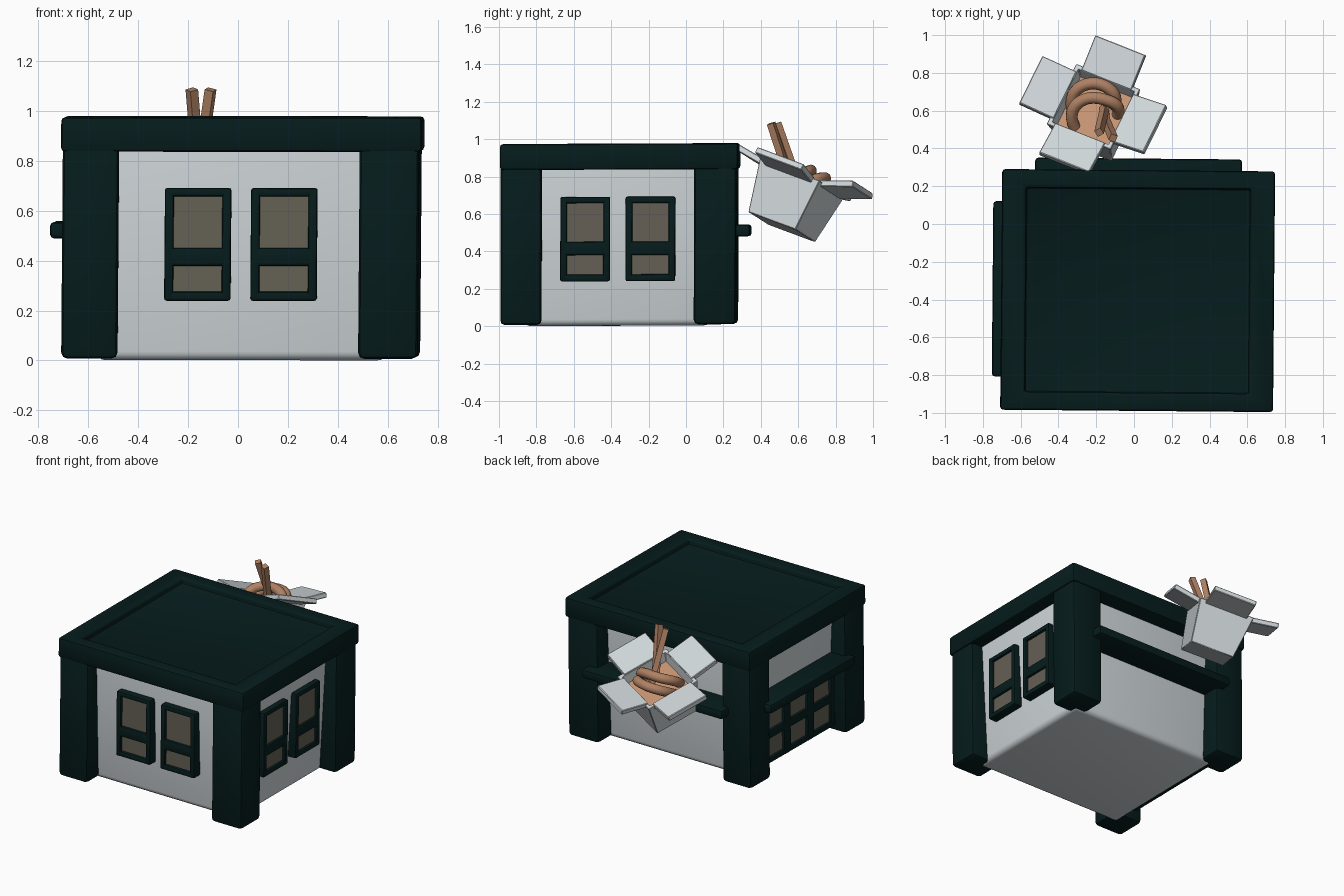
import bpy, bmesh, math
from mathutils import Matrix, Vector

if "Cube" in bpy.data.objects:
    bpy.data.objects.remove(bpy.data.objects["Cube"])


def material(name, rgb):
    m = bpy.data.materials.new(name)
    m.diffuse_color = (*rgb, 1)
    m.use_nodes = True
    m.node_tree.nodes["Principled BSDF"].inputs["Base Color"].default_value = m.diffuse_color
    return m


GREEN = material("dark_green", (0.0018, 0.0115, 0.0118))
GREY = material("light_grey", (0.62, 0.67, 0.69))
GLASS = material("brown_glass", (0.13, 0.118, 0.09))
DOUGH = material("fried_dough", (0.43, 0.22, 0.125))
FILL = material("box_filling", (0.55, 0.29, 0.165))

# Whole hut is sheared very slightly to the right
HUT = (Matrix.Translation((0.012, -0.355, 0.003)) @ Matrix.Rotation(math.radians(-0.5), 4, 'Z')
       @ Matrix(((1, 0, 0.008, 0), (0, 1, 0.003, 0), (-0.001, 0.004, 1, 0), (0, 0, 0, 1))))


def finish(name, bm, mat, matrix, bevel=0.0, segments=2):
    bmesh.ops.recalc_face_normals(bm, faces=bm.faces)
    me = bpy.data.meshes.new(name)
    # placement is baked in, so the shear survives
    me_bm = bm
    if bevel:
        edges = [e for e in me_bm.edges if e.is_manifold and e.calc_face_angle(0) > 0.5]
        bmesh.ops.bevel(me_bm, geom=edges, offset=bevel, segments=segments, profile=0.5,
                        affect='EDGES', clamp_overlap=True)
    me_bm.transform(matrix)
    me_bm.to_mesh(me)
    me_bm.free()
    me.materials.append(mat)
    ob = bpy.data.objects.new(name, me)
    bpy.context.collection.objects.link(ob)
    bpy.ops.object.select_all(action='DESELECT')
    ob.select_set(True)
    bpy.context.view_layer.objects.active = ob
    bpy.ops.object.shade_smooth_by_angle(angle=math.radians(35))
    return ob


def add_box(bm, lo, hi):
    lo, hi = Vector(lo), Vector(hi)
    m = Matrix.Translation((lo + hi) / 2) @ Matrix.Diagonal((*(hi - lo), 1))
    return bmesh.ops.create_cube(bm, size=1, matrix=m)["verts"]


def box(name, lo, hi, mat, matrix=HUT, bevel=0.0, segments=2):
    bm = bmesh.new()
    add_box(bm, lo, hi)
    return finish(name, bm, mat, matrix, bevel, segments)


# Walls: one rounded block, narrower at the bottom
bm = bmesh.new()
for v in add_box(bm, (-0.62, -0.54, 0), (0.632, 0.52, 0.9)):
    if v.co.z < 0.1:
        v.co.x -= math.copysign(0.045, v.co.x)
        v.co.y -= math.copysign(0.035, v.co.y)
finish("walls", bm, GREY, HUT, 0.035, 4)

# Corner pillars
for sx, fx in ((-1, "left"), (1, "right")):
    for sy, fy in ((-1, "front"), (1, "back")):
        xs = (-0.715, -0.49) if sx < 0 else (0.474, 0.712)
        ys = (-0.632, -0.412) if sy < 0 else (0.402, 0.628)
        box(f"pillar_{fy}_{fx}", (xs[0], ys[0], 0.006), (xs[1], ys[1], 0.87), GREEN, bevel=0.025)

# Roof slab with sunken panel
bm = bmesh.new()
add_box(bm, (-0.722, -0.637, 0.835), (0.722, 0.637, 0.973))
top = max(bm.faces, key=lambda f: f.calc_center_median().z)
bmesh.ops.inset_individual(bm, faces=[top], thickness=0.1)
for v in top.verts:
    v.co.x, v.co.y = math.copysign(0.595, v.co.x), math.copysign(0.542, v.co.y)
low = bmesh.ops.extrude_discrete_faces(bm, faces=[top])["faces"][0]
for v in low.verts:
    v.co.z -= 0.04
finish("roof", bm, GREEN, HUT, 0.016)

# Counter ledges at the back and on the left
box("back_ledge", (-0.545, 0.45, 0.475), (0.55, 0.70, 0.538), GREEN, bevel=0.016)
box("left_ledge", (-0.765, -0.46, 0.487), (-0.56, 0.468, 0.552), GREEN, bevel=0.016)


# Windows: frame grid of bars around glass plates; local x along wall, -y outward
def window(name, wall, xs, zs):
    """xs / zs list bar edges in pairs: start, end, start, end ..."""
    d0, d1 = -0.03, 0.06
    bm = bmesh.new()
    for a, b in zip(xs[::2], xs[1::2]):
        add_box(bm, (a, d0, zs[0]), (b, d1, zs[-1]))
    for a, b in zip(zs[::2], zs[1::2]):
        add_box(bm, (xs[0] + 0.002, d0 + 0.001, a), (xs[-1] - 0.002, d1, b))
    finish(name + "_frame", bm, GREEN, wall, 0.01)
    box(name + "_glass", (xs[0] + 0.01, -0.012, zs[0] + 0.01), (xs[-1] - 0.01, -0.004, zs[-1] - 0.01),
        GLASS, wall)


def wall_matrix(x, y, angle):
    return HUT @ Matrix.Translation((x, y, 0)) @ Matrix.Rotation(math.radians(angle), 4, 'Z')


front = wall_matrix(0, -0.55, 0)
right = wall_matrix(0.63, 0, 90)
left = wall_matrix(-0.62, 0, -90)
ROWS = (0.238, 0.275, 0.378, 0.45, 0.656, 0.69)
for tag, wall, starts in (("front", front, (-0.305, 0.04)), ("right", right, (-0.313, 0.036))):
    for i, s in enumerate(starts):
        window(f"{tag}_window_{i + 1}", wall, (s, s + 0.036, s + 0.23, s + 0.266), ROWS)
# Wide window below the left ledge
window("left_window", left, (-0.39, -0.345, -0.165, -0.09, 0.09, 0.165, 0.345, 0.39),
       (0.06, 0.1, 0.23, 0.29, 0.42, 0.46))

# Open takeaway box, tilted behind the hut
u = Vector((0.667, -0.265, 0.17)).normalized()
n = u.cross(Vector((0.286, 0.614, -0.23))).normalized()
v_ = n.cross(u)
BOX = Matrix.Translation((-0.215, 0.622, 0.795)) @ Matrix((u, v_, n)).transposed().to_4x4()

bm = bmesh.new()
rings = []
for half, z in ((0.148, -0.288), (0.188, 0), (0.166, 0), (0.146, -0.09)):
    rings.append([bm.verts.new((half * a, half * b, z)) for a, b in ((-1, -1), (1, -1), (1, 1), (-1, 1))])
for r, s in zip(rings, rings[1:]):
    for i in range(4):
        j = (i + 1) % 4
        bm.faces.new((r[i], r[j], s[j], s[i]))
bm.faces.new(rings[0][::-1])
bm.faces.new(rings[-1])
finish("carton", bm, GREY, BOX, 0.004, 1)
box("carton_filling", (-0.15, -0.15, -0.075), (0.15, 0.15, -0.065), FILL, BOX)

# Four flaps folded outward
for i, lift in enumerate((9, 18, 9, 9)):
    hinge = (BOX @ Matrix.Rotation(math.pi / 2 * i, 4, 'Z') @ Matrix.Translation((0.168, 0, -0.014))
             @ Matrix.Rotation(math.radians(-lift), 4, 'Y'))
    box(f"carton_flap_{i + 1}", (0, -0.146, -0.014), (0.2, 0.146, 0.02), GREY, hinge, 0.004, 1)


# Dough pieces as tubes along curves
def tube(name, points, radius, matrix, sides, smooth):
    cu = bpy.data.curves.new(name, 'CURVE')
    cu.dimensions, cu.bevel_depth, cu.bevel_resolution = '3D', radius, sides
    cu.use_fill_caps, cu.resolution_u = True, 6
    sp = cu.splines.new('NURBS' if smooth else 'POLY')
    sp.points.add(len(points) - 1)
    for p, co in zip(sp.points, points):
        p.co = (*co, 1)
    if smooth:
        sp.order_u, sp.use_endpoint_u = 4, True
    sp.use_smooth = smooth
    cu.materials.append(DOUGH)
    ob = bpy.data.objects.new(name, cu)
    bpy.context.collection.objects.link(ob)
    ob.matrix_world = matrix


tube("dough_loop_1", [(-0.11, -0.04, -0.08), (-0.15, 0.01, 0.0), (-0.09, 0.1, 0.05), (0.03, 0.13, 0.04),
                      (0.1, 0.1, -0.01), (0.08, 0.07, -0.08)], 0.032, BOX, 3, True)
tube("dough_loop_2", [(-0.06, -0.12, -0.08), (-0.11, -0.09, 0.0), (-0.07, 0.01, 0.06), (0.05, 0.05, 0.05),
                      (0.14, 0.06, 0.0), (0.12, 0.03, -0.08)], 0.032, BOX, 3, True)
tube("dough_stick_1", [(-0.155, 0.61, 0.73), (-0.185, 0.485, 1.085)], 0.026, Matrix(), 0, False)
tube("dough_stick_2", [(-0.16, 0.57, 0.73), (-0.11, 0.455, 1.085)], 0.026, Matrix(), 0, False)
tube("dough_stub", [(-0.16, 0.62, 0.73), (-0.145, 0.52, 0.84)], 0.024, Matrix(), 0, False)
